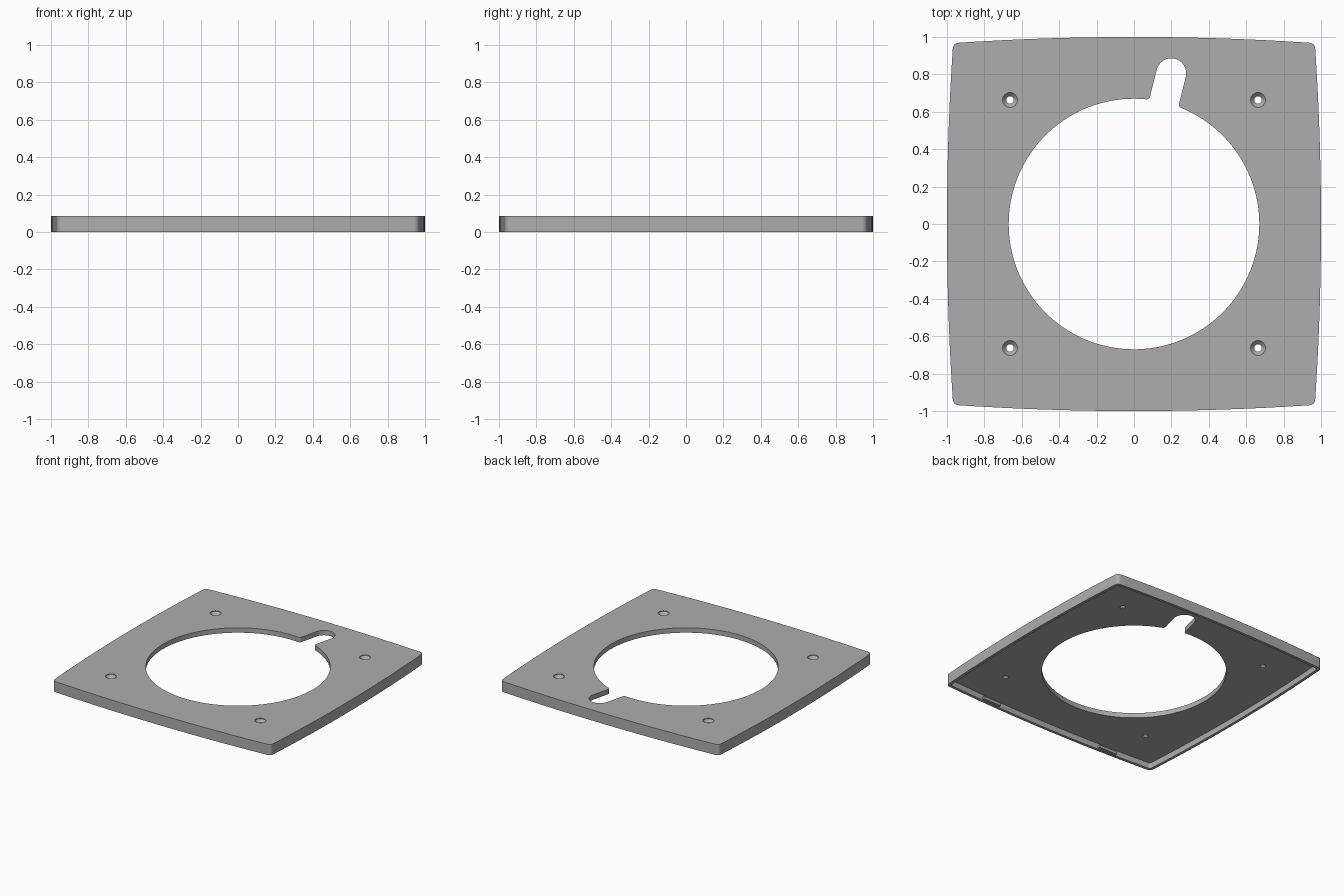
import bpy, bmesh, math
from mathutils import Vector

if "Cube" in bpy.data.objects:
    bpy.data.objects.remove(bpy.data.objects["Cube"])

HEIGHT = 0.085
UNDERSIDE = 0.046
WALL = 0.022

grey = bpy.data.materials.new("satin grey")
grey.use_nodes = True
colour = (0.42, 0.42, 0.42, 1)
grey.diffuse_color = colour
grey.node_tree.nodes["Principled BSDF"].inputs["Base Color"].default_value = colour


def make_object(name, bm):
    bmesh.ops.recalc_face_normals(bm, faces=bm.faces)
    mesh = bpy.data.meshes.new(name)
    bm.to_mesh(mesh)
    bm.free()
    mesh.materials.append(grey)
    obj = bpy.data.objects.new(name, mesh)
    bpy.context.collection.objects.link(obj)
    return obj


def prism(name, outline, bottom, top):
    bm = bmesh.new()
    face = bm.faces.new([bm.verts.new((p.x, p.y, bottom)) for p in outline])
    side = bmesh.ops.extrude_face_region(bm, geom=[face])["geom"]
    verts = [g for g in side if isinstance(g, bmesh.types.BMVert)]
    bmesh.ops.translate(bm, verts=verts, vec=(0, 0, top - bottom))
    return make_object(name, bm)


def round_corner(before, corner, after, reach, steps=6):
    """Points of a small curve that replaces a sharp corner."""
    a = corner + (before - corner).normalized() * reach
    b = corner + (after - corner).normalized() * reach
    return [a * (1 - t) ** 2 + corner * 2 * t * (1 - t) + b * t * t
            for t in (i / steps for i in range(steps + 1))]


def polar(radius, angle):
    return Vector((math.cos(angle), math.sin(angle))) * radius


def bowed_square(inset, reach, steps=24):
    """Square outline with gently bulging sides and rounded corners."""
    half, bulge = 0.967 - inset, 0.033
    points = []
    for k in range(4):
        turn = k * math.pi / 2
        side = []
        for i in range(steps):
            s = -1 + 2 * i / steps
            p = Vector((half + bulge * (1 - s * s), half * s))
            r = polar(1, turn)
            side.append(Vector((p.x * r.x - p.y * r.y, p.x * r.y + p.y * r.x)))
        points += side
    result = []
    for i, p in enumerate(points):
        if i % steps == 0:
            result += round_corner(points[i - 1], p, points[i + 1], reach)
        else:
            result.append(p)
    return result


def keyhole(radius=0.67, slot=0.08, reach=0.018, steps=110):
    """Round opening with a radial round-ended slot."""
    axis = math.atan2(0.81, 0.2)
    spread = math.asin(slot / radius)
    sweep = 2 * (math.pi - spread)
    circle = [polar(radius, axis + spread + sweep * i / steps) for i in range(steps + 1)]
    centre = polar(0.83, axis)
    cap = [centre + polar(slot, axis - math.pi / 2 + math.pi * i / 24) for i in range(25)]
    return (round_corner(cap[-1], circle[0], circle[1], reach) + circle[1:-1]
            + round_corner(circle[-2], circle[-1], cap[0], reach) + cap)


def screw_cutter(x, y):
    """Through hole with a conical countersink."""
    bm = bmesh.new()
    rings = []
    for r, z in ((0.02, 0), (0.02, 0.058), (0.04, 0.08), (0.04, 0.12)):
        rings.append([bm.verts.new((x + p.x, y + p.y, z))
                      for p in (polar(r, math.tau * i / 32) for i in range(32))])
    for low, high in zip(rings, rings[1:]):
        for i in range(32):
            j = (i + 1) % 32
            bm.faces.new((low[i], low[j], high[j], high[i]))
    bm.faces.new(rings[0])
    bm.faces.new(rings[-1])
    return make_object("screw_cutter", bm)


# Cover plate with hollow underside, keyhole opening and four screw holes
plate = prism("cover_plate", bowed_square(0, 0.03), 0, HEIGHT)
cutters = [prism("cavity_cutter", bowed_square(WALL, 0.015), -0.1, UNDERSIDE),
           prism("opening_cutter", keyhole(), -0.1, 0.2)]
cutters += [screw_cutter(x, y) for x in (-0.663, 0.663) for y in (-0.663, 0.663)]
for cutter in cutters:
    cutter.hide_render = True
    mod = plate.modifiers.new("cut", "BOOLEAN")
    mod.operation = "DIFFERENCE"
    mod.solver = "EXACT"
    mod.object = cutter
bpy.context.view_layer.objects.active = plate
plate.select_set(True)
for mod in list(plate.modifiers):
    bpy.ops.object.modifier_apply(modifier=mod.name)
for cutter in cutters:
    bpy.data.objects.remove(cutter)
bpy.ops.object.select_all(action="DESELECT")
plate.select_set(True)
bpy.ops.object.shade_smooth_by_angle(angle=math.radians(30))

# Small snap tabs inside the front wall
for name, x in (("right_snap_tab", -0.55), ("left_snap_tab", 0.55)):
    corners = [Vector((x + dx, y)) for dx, y in
               ((-0.08, -0.98), (0.08, -0.98), (0.08, -0.945), (-0.08, -0.945))]
    prism(name, corners, 0.004, 0.025)
